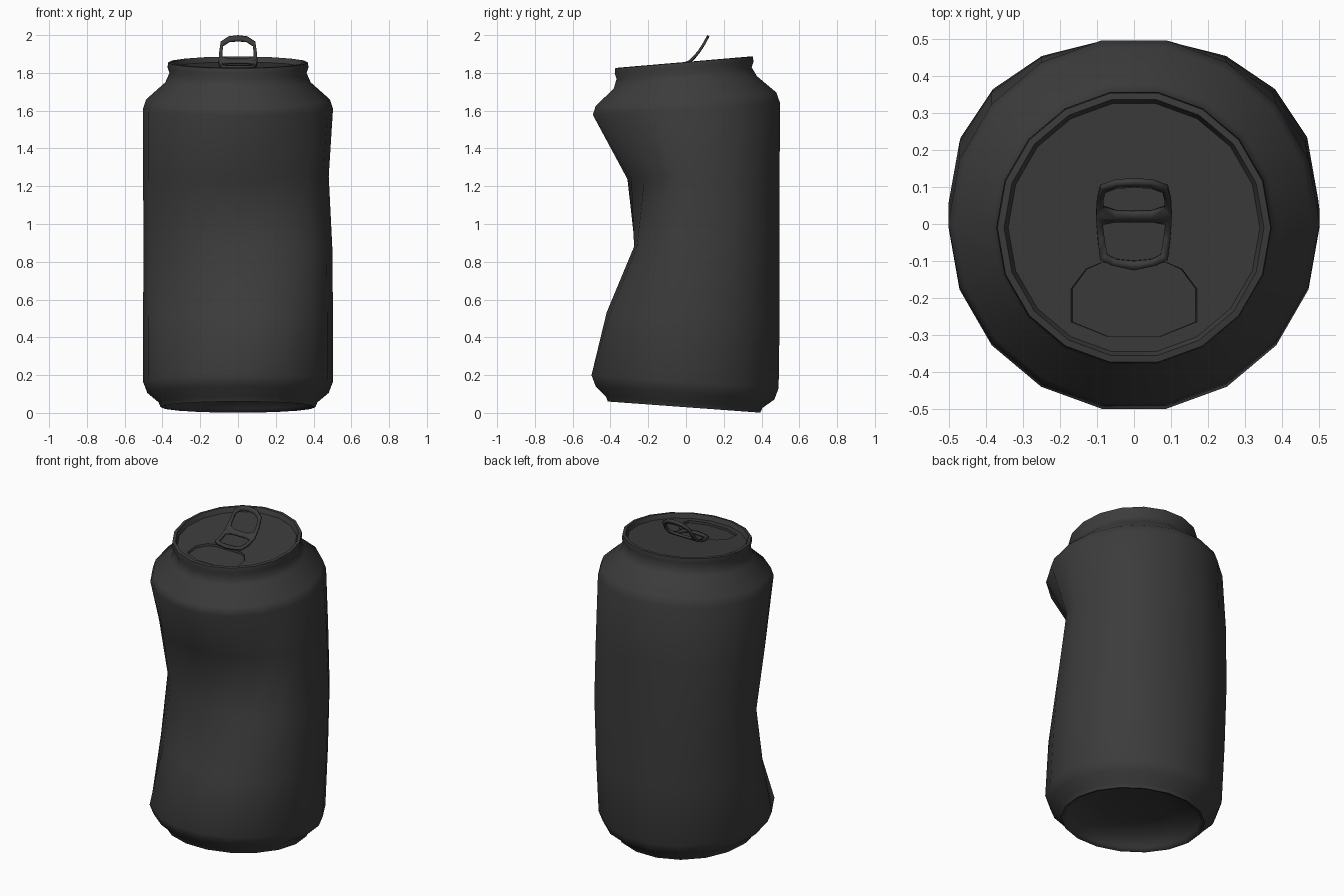
import bpy, bmesh, math
from mathutils import Vector

if "Cube" in bpy.data.objects:
    bpy.data.objects.remove(bpy.data.objects["Cube"])

N = 18
LID_Z, LID_S, CY = 1.83, 0.085, -0.01

mat = bpy.data.materials.new("dark_metal")
mat.diffuse_color = (0.045, 0.045, 0.045, 1)
mat.use_nodes = True
mat.node_tree.nodes["Principled BSDF"].inputs["Base Color"].default_value = mat.diffuse_color


def finish(bm, name, angle):
    me = bpy.data.meshes.new(name)
    bm.to_mesh(me)
    bm.free()
    ob = bpy.data.objects.new(name, me)
    bpy.context.collection.objects.link(ob)
    me.materials.append(mat)
    bpy.ops.object.select_all(action='DESELECT')
    ob.select_set(True)
    bpy.context.view_layer.objects.active = ob
    bpy.ops.object.shade_smooth_by_angle(angle=math.radians(angle))
    return ob


# Can body: rings of (radius, centre height, tilt, centre y, dent row)
rings = [
    (0.20, 0.13, -0.073, CY, None), (0.33, 0.10, -0.073, CY, None),
    (0.385, 0.05, -0.073, CY, None), (0.395, 0.033, -0.073, CY, None),
    (0.41, 0.03, -0.073, CY, None), (0.42, 0.055, -0.073, CY, None),
    (0.48, 0.105, -0.073, -0.005, None), (0.503, 0.165, -0.07, -0.005, None),
    (0.503, 0.515, -0.04, 0.0, 0), (0.499, 0.88, 0.0, 0.0, 1),
    (0.503, 1.25, 0.04, 0.0, 2), (0.503, 1.61, 0.065, 0.002, None),
    (0.486, 1.66, 0.075, 0.0, None), (0.385, 1.75, LID_S, -0.003, None),
    (0.363, 1.80, LID_S, CY, None), (0.373, 1.83, LID_S, CY, None),
    (0.37, 1.856, LID_S, CY, None), (0.352, 1.858, LID_S, CY, None),
    (0.341, LID_Z, LID_S, CY, None),
]
# Crushed front: y of the eight front corners, left to right
dents = [
    (-0.09, -0.19, -0.29, -0.39, -0.42, -0.40, -0.30, -0.15),
    (-0.03, -0.13, -0.225, -0.27, -0.275, -0.26, -0.20, -0.11),
    (-0.11, -0.20, -0.28, -0.31, -0.29, -0.22, -0.14, -0.06),
]
# Matching bulge of the sides and back: y of the corners from side to back
bulge = (0.065, 0.235, 0.365, 0.455, 0.496)
bulge_amount = (0.5, 1.0, 0.8)

bm = bmesh.new()
loops = []
for r, zc, s, cy, dent in rings:
    loop = []
    for i in range(N):
        a = 2 * math.pi * i / N
        x, y = r * math.cos(a), r * math.sin(a) + cy
        if dent is not None:
            if i >= 10:
                y = dents[dent][i - 10]
            else:
                y += (bulge[min(i, 9 - i)] - y) * bulge_amount[dent]
        if dent == 2 and x > 0:
            x *= 0.955 if y < 0.1 else 0.98
        loop.append(bm.verts.new((x, y, zc + s * y)))
    loops.append(loop)
for lo, hi in zip(loops, loops[1:]):
    for i in range(N):
        j = (i + 1) % N
        bm.faces.new((lo[i], lo[j], hi[j], hi[i]))
bm.faces.new(loops[0][::-1])

# Lid with the recessed tear panel
half = [(0.09, -0.105), (0.13, -0.122), (0.17, -0.175), (0.17, -0.265), (0.07, -0.305)]
outline = half + [(-x, y) for x, y in reversed(half)]
upper = [bm.verts.new((x, y, LID_Z + LID_S * y)) for x, y in outline]
lower = [bm.verts.new((x * 0.98, y, LID_Z - 0.014 + LID_S * y)) for x, y in outline]
n = len(outline)
panel_edges = [bm.edges.new((upper[i], upper[(i + 1) % n])) for i in range(n)]
rim_edges = [bm.edges.get((loops[-1][i], loops[-1][(i + 1) % N])) for i in range(N)]
bmesh.ops.triangle_fill(bm, use_beauty=True, use_dissolve=False,
                        edges=rim_edges + panel_edges, normal=Vector((0, 0, 1)))
for i in range(n):
    j = (i + 1) % n
    bm.faces.new((upper[i], upper[j], lower[j], lower[i]))
bm.faces.new(lower)
bmesh.ops.recalc_face_normals(bm, faces=bm.faces[:])
finish(bm, "can_body", 58)


# Pull tab: half of two joined loops, bent upwards at the back
def tab_point(x, y):
    lift = 6.6 * max(0, y + 0.03) ** 2
    return (x, y, LID_Z + 0.012 + LID_S * y + lift)


frames = [
    ([(0, -0.125), (0.06, -0.112), (0.092, -0.097), (0.098, -0.04), (0.103, 0.02), (0.05, 0.02), (0, 0.02)],
     [(0, -0.1), (0.05, -0.095), (0.072, -0.083), (0.08, -0.04), (0.085, 0.0), (0.05, 0.008), (0, 0.008)]),
    ([(0, 0.02), (0.05, 0.02), (0.103, 0.02), (0.1, 0.065), (0.092, 0.1), (0.05, 0.115), (0, 0.118)],
     [(0, 0.032), (0.05, 0.034), (0.082, 0.045), (0.083, 0.068), (0.078, 0.09), (0.045, 0.102), (0, 0.104)]),
]
bm = bmesh.new()
for outer, inner in frames:
    o = [bm.verts.new(tab_point(*p)) for p in outer]
    q = [bm.verts.new(tab_point(*p)) for p in inner]
    for i in range(len(o) - 1):
        bm.faces.new((o[i], o[i + 1], q[i + 1], q[i]))
bmesh.ops.remove_doubles(bm, verts=bm.verts[:], dist=0.0005)
bmesh.ops.recalc_face_normals(bm, faces=bm.faces[:])
tab = finish(bm, "pull_tab", 40)
mirror = tab.modifiers.new("mirror", 'MIRROR')
mirror.use_clip = True
solid = tab.modifiers.new("thickness", 'SOLIDIFY')
solid.thickness = 0.014
solid.offset = 0
